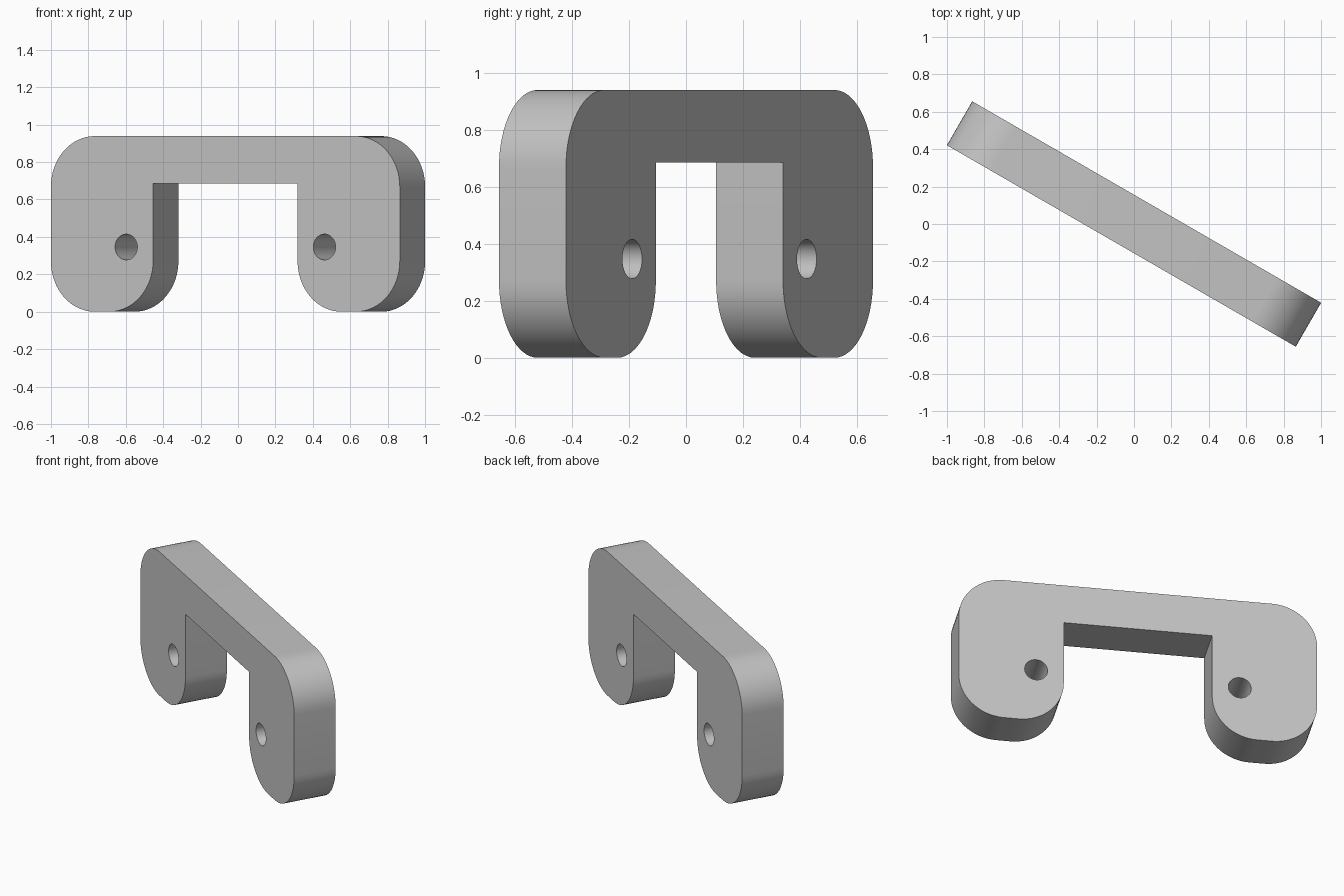
import bpy
import bmesh
import math
from mathutils import Vector

HALF_LENGTH, THICK, HEIGHT = 1.077, 0.271, 0.939
INNER, OPENING_TOP = 0.446, 0.685      # gap between the legs
RADIUS = 0.271
HOLE_X, HOLE_Z, HOLE_R = 0.612, 0.346, 0.069
TURN = math.radians(-30)

if "Cube" in bpy.data.objects:
    bpy.data.objects.remove(bpy.data.objects["Cube"])

grey = bpy.data.materials.new("plain grey")
grey.use_nodes = True
colour = (0.55, 0.55, 0.55, 1)
grey.diffuse_color = colour
grey.node_tree.nodes["Principled BSDF"].inputs["Base Color"].default_value = colour


def rounded(cx, cz, start, steps=16):
    """Quarter arc, clockwise from the start angle in degrees."""
    angles = [math.radians(start - 90 * i / steps) for i in range(steps + 1)]
    return [(cx + RADIUS * math.cos(a), cz + RADIUS * math.sin(a)) for a in angles]


# Right half of the bracket profile, clockwise from the top, then mirrored
outer = HALF_LENGTH - RADIUS
half = rounded(outer, HEIGHT - RADIUS, 90)
half += rounded(outer, RADIUS, 0)
half += rounded(INNER + RADIUS, RADIUS, -90)
half.append((INNER, OPENING_TOP))
profile = half + [(-x, z) for x, z in reversed(half)]

# Extrude the profile through the thickness
bm = bmesh.new()
face = bm.faces.new([bm.verts.new((x, -THICK / 2, z)) for x, z in profile])
extruded = bmesh.ops.extrude_face_region(bm, geom=[face])
moved = [g for g in extruded["geom"] if isinstance(g, bmesh.types.BMVert)]
bmesh.ops.translate(bm, verts=moved, vec=Vector((0, THICK, 0)))
bmesh.ops.recalc_face_normals(bm, faces=bm.faces)
mesh = bpy.data.meshes.new("bracket")
bm.to_mesh(mesh)
bm.free()
mesh.materials.append(grey)
bracket = bpy.data.objects.new("bracket", mesh)
bpy.context.collection.objects.link(bracket)
bpy.context.view_layer.objects.active = bracket

# Drill one screw hole through each leg
for side in (-1, 1):
    bpy.ops.mesh.primitive_cylinder_add(
        vertices=32, radius=HOLE_R, depth=THICK * 2,
        location=(side * HOLE_X, 0, HOLE_Z), rotation=(math.pi / 2, 0, 0))
    drill = bpy.context.object
    drill.name = "hole_cutter"
    drill.hide_render = True
    drill.data.materials.append(grey)
    cut = bracket.modifiers.new("screw hole", "BOOLEAN")
    cut.operation = "DIFFERENCE"
    cut.solver = "EXACT"
    cut.object = drill
    bpy.context.view_layer.objects.active = bracket
    bpy.ops.object.modifier_apply(modifier=cut.name)
    bpy.data.objects.remove(drill)

# Smooth the curved walls, keep the rims sharp, and turn the bracket
bpy.ops.object.select_all(action="DESELECT")
bracket.select_set(True)
bpy.ops.object.shade_smooth_by_angle(angle=math.radians(30))
bracket.rotation_euler.z = TURN
